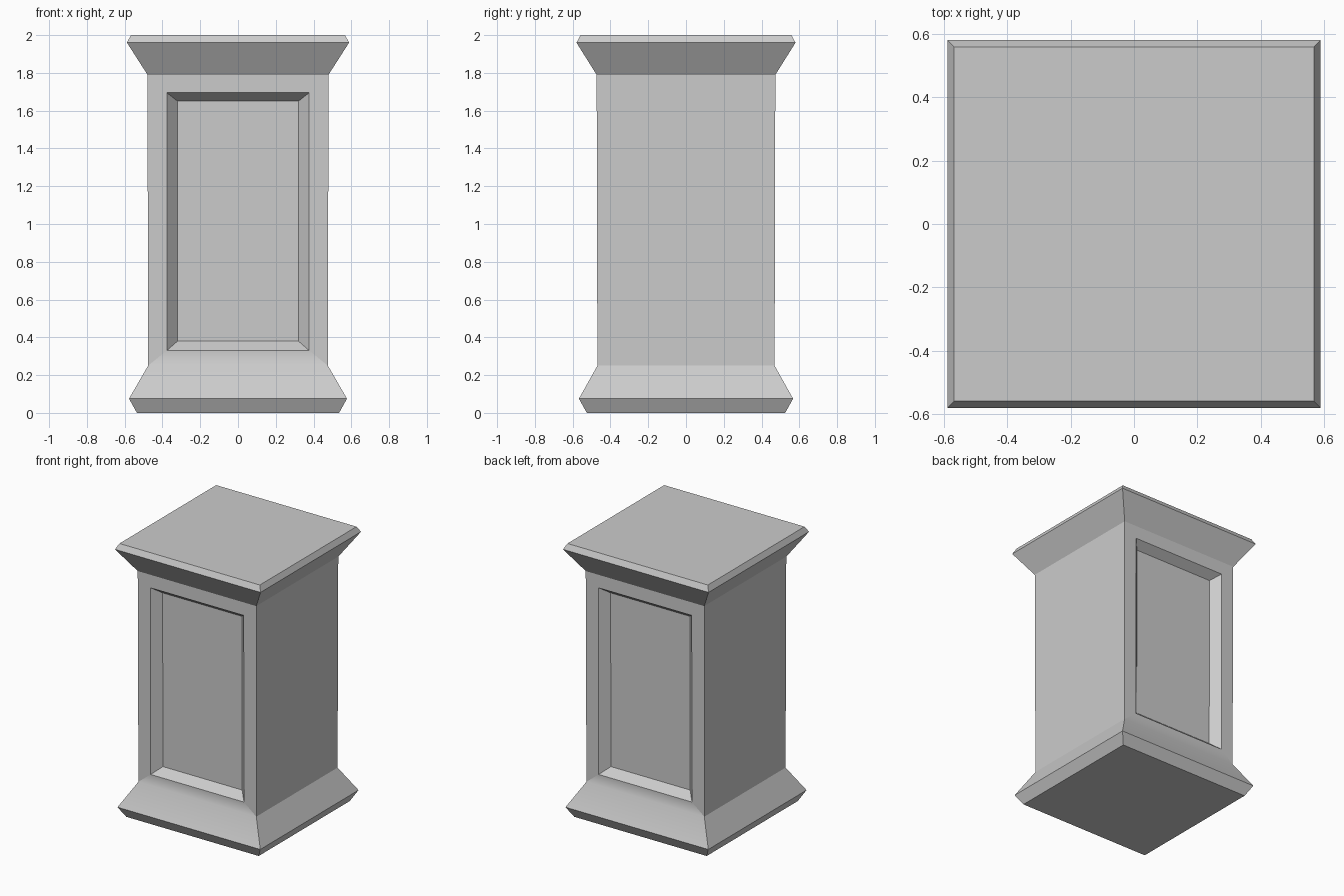
import bpy
import bmesh

cube = bpy.data.objects.get("Cube")
if cube:
    bpy.data.objects.remove(cube, do_unlink=True)

stone = bpy.data.materials.new("grey stone")
stone.use_nodes = True
GREY = (0.6, 0.6, 0.6, 1.0)
stone.diffuse_color = GREY
stone.node_tree.nodes["Principled BSDF"].inputs["Base Color"].default_value = GREY

# Half width, half depth and height of each level, from base to cap
LEVELS = [
    (0.535, 0.525, 0.0),
    (0.577, 0.567, 0.075),
    (0.476, 0.469, 0.25),
    (0.479, 0.473, 1.79),
    (0.588, 0.580, 1.96),
    (0.567, 0.558, 2.0),
]
SHAFT = 2           # level where the shaft begins
RECESS = 0.06       # depth of the sunken panels

bm = bmesh.new()


def bridge(a, b):
    """Join two rings of four vertices with four quads."""
    return [bm.faces.new((a[i], a[(i + 1) % 4], b[(i + 1) % 4], b[i]))
            for i in range(4)]


def panel_ring(side, half_width, bottom, top, depth):
    """Rectangle on the front (-1) or back (+1), following the shaft's taper."""
    _, y0, z0 = LEVELS[SHAFT]
    _, y1, z1 = LEVELS[SHAFT + 1]
    ring = []
    for sx, z in ((-1, bottom), (1, bottom), (1, top), (-1, top)):
        y = y0 + (y1 - y0) * (z - z0) / (z1 - z0) - depth
        ring.append(bm.verts.new((-side * sx * half_width, side * y, z)))
    return ring


# Stacked square rings: plinth, flared base, shaft and cap
rings = [[bm.verts.new((sx * w, sy * d, z))
          for sx, sy in ((-1, -1), (1, -1), (1, 1), (-1, 1))]
         for w, d, z in LEVELS]
bm.faces.new(rings[0][::-1])
bm.faces.new(rings[-1])
walls = [bridge(a, b) for a, b in zip(rings, rings[1:])]

# Framed, sunken panels on the front and back of the shaft
for side, index in ((-1, 0), (1, 2)):
    wall = walls[SHAFT][index]
    corners = list(wall.verts)
    bm.faces.remove(wall)
    outer = panel_ring(side, 0.377, 0.33, 1.695, 0)
    inner = panel_ring(side, 0.32, 0.38, 1.65, RECESS)
    bridge(corners, outer)
    bridge(outer, inner)
    bm.faces.new(inner)

# Crisp edges, except where the base blends into the front and back
bmesh.ops.recalc_face_normals(bm, faces=bm.faces[:])
for face in bm.faces:
    face.smooth = True
for edge in bm.edges:
    edge.smooth = False
low = rings[SHAFT]
for i in (0, 2):
    bm.edges.get((low[i], low[i + 1 if i == 0 else 3])).smooth = True

mesh = bpy.data.meshes.new("pedestal")
bm.to_mesh(mesh)
bm.free()
mesh.materials.append(stone)
pedestal = bpy.data.objects.new("pedestal", mesh)
bpy.context.collection.objects.link(pedestal)
